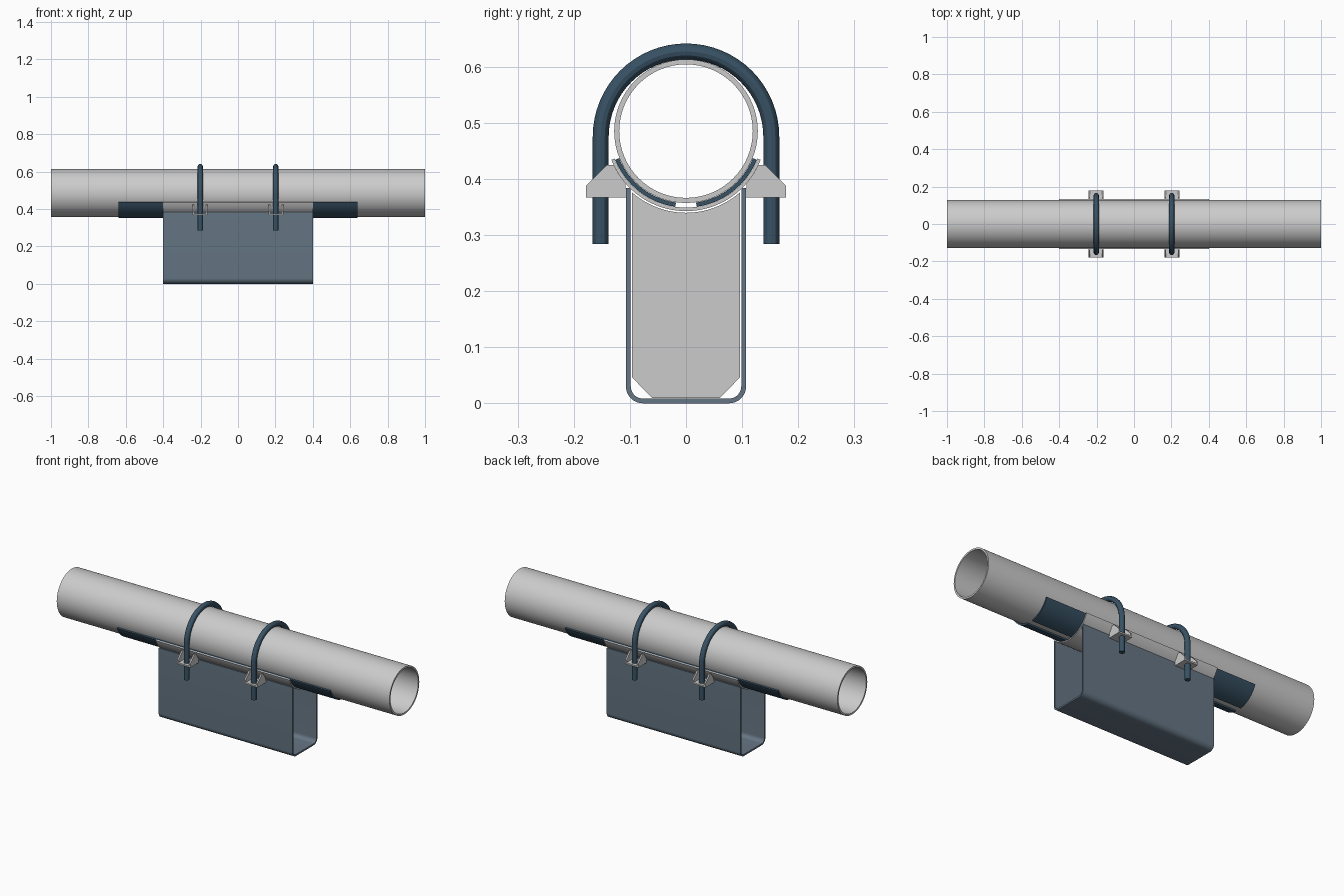
import bpy, bmesh
from math import sin, cos, radians, pi

if "Cube" in bpy.data.objects:
    bpy.data.objects.remove(bpy.data.objects["Cube"])

PIPE_Z = 0.485
HALF = 0.402          # half length of the shoe
BOLT_X = 0.202        # clamp spacing


def material(name, rgb):
    m = bpy.data.materials.new(name)
    m.diffuse_color = (*rgb, 1)
    m.use_nodes = True
    m.node_tree.nodes["Principled BSDF"].inputs["Base Color"].default_value = m.diffuse_color
    return m


STEEL = material("blue_grey_steel", (0.13, 0.18, 0.23))
DARK = material("dark_steel", (0.04, 0.085, 0.13))


def finish(ob, mat=None):
    if mat:
        ob.data.materials.append(mat)
    bpy.ops.object.select_all(action='DESELECT')
    ob.select_set(True)
    bpy.context.view_layer.objects.active = ob
    bpy.ops.object.shade_smooth_by_angle(angle=radians(30))
    return ob


def from_bmesh(name, bm, mat=None):
    bmesh.ops.recalc_face_normals(bm, faces=bm.faces)
    me = bpy.data.meshes.new(name)
    bm.to_mesh(me)
    bm.free()
    ob = bpy.data.objects.new(name, me)
    bpy.context.collection.objects.link(ob)
    return finish(ob, mat)


def arc(r, a0, a1, n, cy=0.0, cz=PIPE_Z):
    """Points in the y-z plane, angle measured from straight down."""
    angles = [radians(a0 + (a1 - a0) * i / n) for i in range(n + 1)]
    return [(cy + r * sin(a), cz - r * cos(a)) for a in angles]


def band(name, inner, outer, half, mat=None, closed=False):
    """Sheet of even thickness between two y-z lines, run along x."""
    bm = bmesh.new()
    rows = [[bm.verts.new((x, *p)) for p in line]
            for x, line in ((-half, inner), (half, inner), (half, outer), (-half, outer))]
    n = len(inner)
    for k in range(4):
        a, b = rows[k], rows[(k + 1) % 4]
        for i in range(n if closed else n - 1):
            j = (i + 1) % n
            bm.faces.new((a[i], a[j], b[j], b[i]))
    if not closed:
        for i in (0, n - 1):
            bm.faces.new([r[i] for r in rows])
    return from_bmesh(name, bm, mat)


def plate(name, profile, x, t, mat=None):
    """Flat plate from a y-z outline, centred on x."""
    bm = bmesh.new()
    face = bm.faces.new([bm.verts.new((x - t / 2, *p)) for p in profile])
    ext = bmesh.ops.extrude_face_region(bm, geom=[face])
    bmesh.ops.translate(bm, vec=(t, 0, 0),
                        verts=[v for v in ext['geom'] if isinstance(v, bmesh.types.BMVert)])
    return from_bmesh(name, bm, mat)


# pipe
band("pipe", arc(0.119, 0, 360, 64)[:-1], arc(0.128, 0, 360, 64)[:-1], 1.0, closed=True)

# curved saddle, with two longer wear pads between it and the pipe
band("saddle", arc(0.1362, -69, 69, 32), arc(0.1425, -69, 69, 32), HALF)
for side, s in (("left", -1), ("right", 1)):
    band("wear_pad_" + side, arc(0.1285, s * 8, s * 68, 16),
         arc(0.136, s * 8, s * 68, 16), 0.64, DARK)


# folded channel below the saddle
def channel_line(w, r):
    c = w - r
    z0 = 0.03
    return ([(-w, 0.384)] + arc(r, -90, 0, 8, -c, z0)
            + arc(r, 0, 90, 8, c, z0) + [(w, 0.384)])


band("channel", channel_line(0.0985, 0.0215), channel_line(0.107, 0.03), HALF, STEEL)

# stiffeners inside the channel
stiffener = [(-0.06, 0.009), (0.06, 0.009), (0.096, 0.046)] + \
    arc(0.1455, 41.3, -41.3, 20) + [(-0.096, 0.046)]

# lug side outline for the +y side
lug_side = [(0.107, 0.367), (0.178, 0.367), (0.178, 0.388), (0.141, 0.425)] + \
    arc(0.1425, 65, 49, 5)


def u_bolt(name, x):
    cu = bpy.data.curves.new(name, 'CURVE')
    cu.dimensions = '3D'
    cu.bevel_depth = 0.0142
    cu.bevel_resolution = 4
    cu.use_fill_caps = True
    pts = [(-0.152, 0.284)] + arc(0.152, -90, -270, 32, 0, 0.475) + [(0.152, 0.284)]
    sp = cu.splines.new('POLY')
    sp.points.add(len(pts) - 1)
    for p, q in zip(sp.points, pts):
        p.co = (x, *q, 1)
    ob = bpy.data.objects.new(name, cu)
    bpy.context.collection.objects.link(ob)
    bpy.ops.object.select_all(action='DESELECT')
    ob.select_set(True)
    bpy.context.view_layer.objects.active = ob
    bpy.ops.object.convert(target='MESH')
    finish(bpy.context.object, DARK)


for end, x in (("left", -BOLT_X), ("right", BOLT_X)):
    plate("stiffener_" + end, stiffener, x, 0.009)
    u_bolt("u_bolt_" + end, x)
    # bolt lugs: base plate with a gusset on each side
    for face, s in (("front", -1), ("back", 1)):
        tag = f"{end}_{face}"
        base = [(s * y, z) for y, z in
                ((0.107, 0.367), (0.178, 0.367), (0.178, 0.375), (0.107, 0.375))]
        plate("lug_base_" + tag, base, x, 0.078)
        for g in (-1, 1):
            plate(f"lug_gusset_{tag}_{'a' if g < 0 else 'b'}",
                  [(s * y, z) for y, z in lug_side], x + g * 0.036, 0.008)
